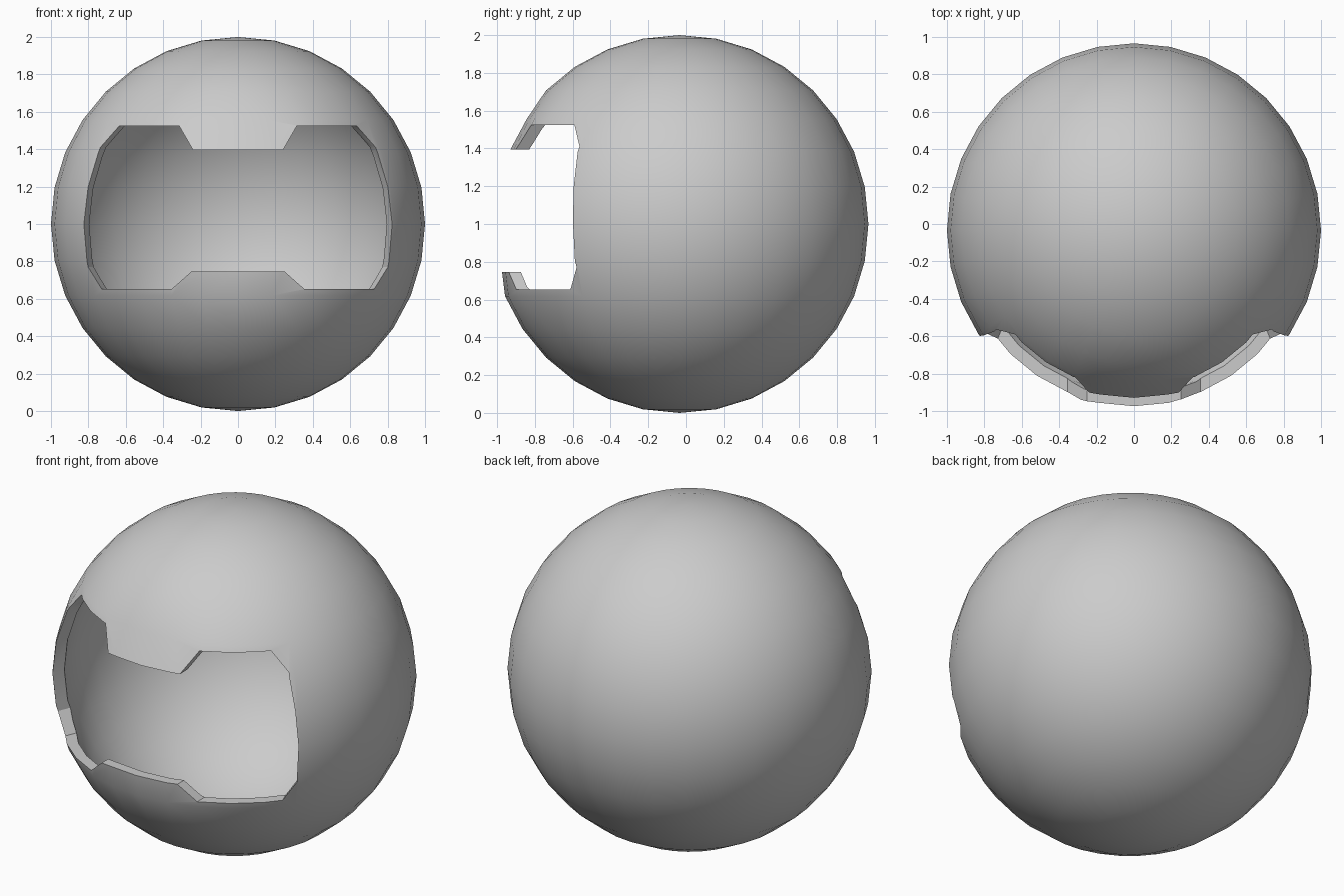
import bpy, bmesh, math

if "Cube" in bpy.data.objects:
    bpy.data.objects.remove(bpy.data.objects["Cube"])

# Spherical shell, wall thickness added inward
bpy.ops.mesh.primitive_uv_sphere_add(segments=32, ring_count=16, radius=1, location=(0, 0, 0))
shell = bpy.context.object
shell.name = "helmet_shell"
for v in shell.data.vertices:
    v.co.y -= 0.034
    v.co.z += 1
    # slightly flattened brow and chin lips
    if v.co.y < -0.7 and abs(v.co.x) < 0.3 and 0.7 < v.co.z < 1.6:
        v.co.y += 0.022 if v.co.z > 1.3 else 0.033
solid = shell.modifiers.new("wall", "SOLIDIFY")
solid.thickness = 0.062
solid.offset = -1

# Visor opening outline (right half, top to bottom): x, z, taper flag
half = [(0.24, 1.395, 0), (0.315, 1.525, 0), (0.63, 1.525, 1), (0.742, 1.41, 1),
        (0.795, 1.2, 1), (0.817, 1.0, 1), (0.802, 0.77, 1), (0.715, 0.652, 1),
        (0.355, 0.652, 0), (0.25, 0.745, 0)]
outline = [(x, z, t) for x, z, t in half] + [(-x, z, -t) for x, z, t in reversed(half)]

# Cutter prism whose side walls narrow towards the inside
bm = bmesh.new()
rings = []
for y in (-1.3, -0.3):
    rings.append([bm.verts.new((x - t * 0.4 * (y + 0.58), y, z)) for x, z, t in outline])
n = len(outline)
bm.faces.new(rings[0])
bm.faces.new(list(reversed(rings[1])))
for i in range(n):
    j = (i + 1) % n
    bm.faces.new((rings[0][j], rings[0][i], rings[1][i], rings[1][j]))
bmesh.ops.recalc_face_normals(bm, faces=bm.faces)
mesh = bpy.data.meshes.new("visor_cutter")
bm.to_mesh(mesh)
bm.free()
cutter = bpy.data.objects.new("visor_cutter", mesh)
bpy.context.collection.objects.link(cutter)

# Cut the opening
cut = shell.modifiers.new("opening", "BOOLEAN")
cut.operation = "DIFFERENCE"
cut.solver = "EXACT"
cut.object = cutter
bpy.context.view_layer.objects.active = shell
for name in ("wall", "opening"):
    bpy.ops.object.modifier_apply(modifier=name)
bpy.data.objects.remove(cutter, do_unlink=True)

# Smooth surface, crisp rim
shell.select_set(True)
bpy.ops.object.shade_smooth_by_angle(angle=math.radians(30))
